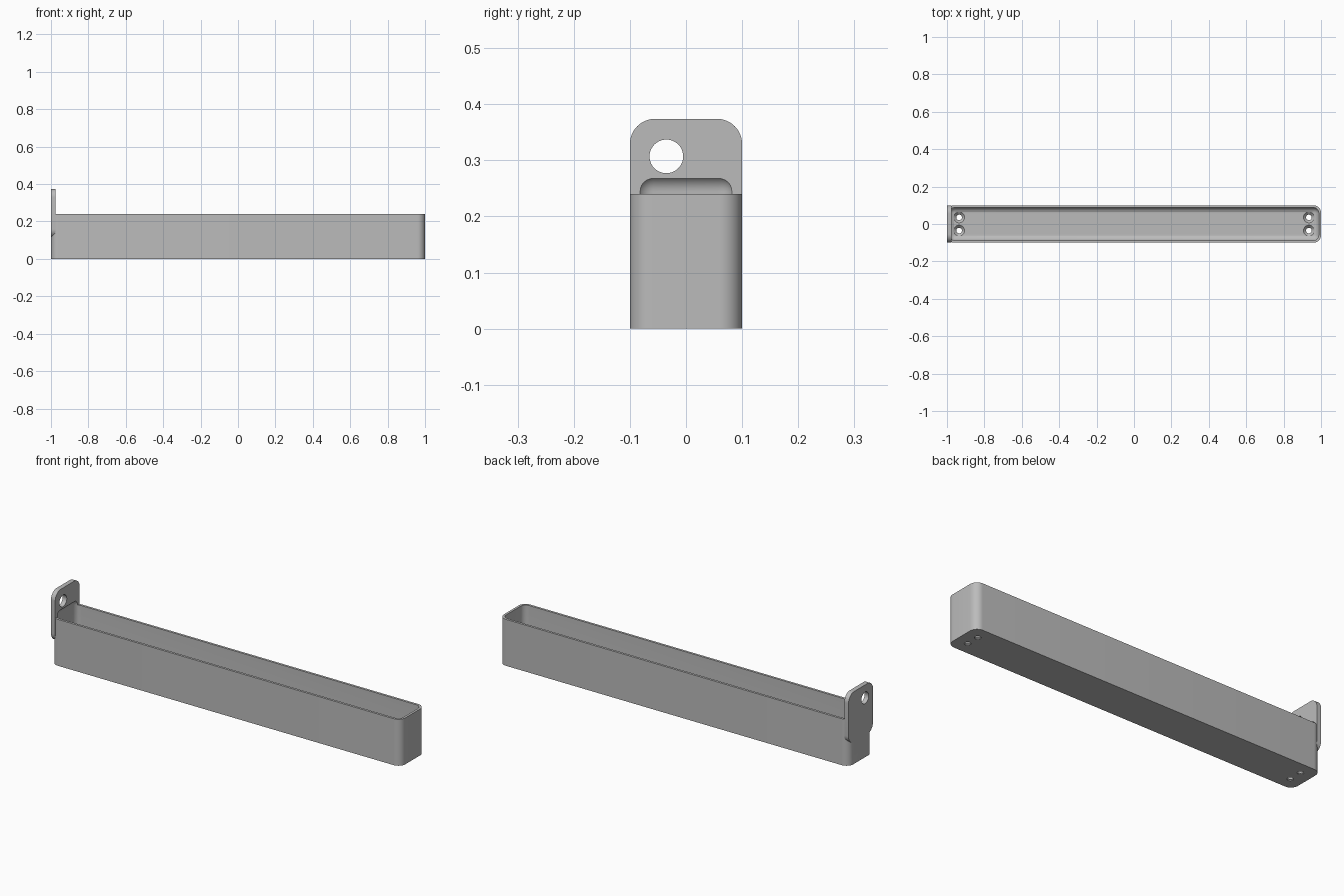
import bpy, bmesh
from math import radians
from mathutils import Matrix, Vector

cube = bpy.data.objects.get("Cube")
if cube:
    bpy.data.objects.remove(cube, do_unlink=True)

grey = bpy.data.materials.new("matte grey")
grey.use_nodes = True
colour = (0.5, 0.5, 0.5, 1)
grey.diffuse_color = colour
grey.node_tree.nodes["Principled BSDF"].inputs["Base Color"].default_value = colour


def add_object(name, bm, cutter=False):
    mesh = bpy.data.meshes.new(name)
    bm.normal_update()
    bm.to_mesh(mesh)
    bm.free()
    mesh.materials.append(grey)
    ob = bpy.data.objects.new(name, mesh)
    bpy.context.collection.objects.link(ob)
    if cutter:
        ob.hide_render = True
        ob.hide_viewport = False
    return ob


def rounded_box(name, low, high, radius, axis=None, segments=8, cutter=False):
    """Box with its edges along one axis rounded, or all of them."""
    bm = bmesh.new()
    bmesh.ops.create_cube(bm, size=1)
    low, high = Vector(low), Vector(high)
    bmesh.ops.scale(bm, vec=high - low, verts=bm.verts)
    bmesh.ops.translate(bm, vec=(low + high) / 2, verts=bm.verts)
    edges = [e for e in bm.edges if axis is None
             or abs((e.verts[0].co - e.verts[1].co)[axis]) > 1e-5]
    bmesh.ops.bevel(bm, geom=edges, offset=radius, segments=segments,
                    profile=0.5, affect='EDGES')
    return add_object(name, bm, cutter)


def cone_cutter(name, centre, r_low, r_high, depth, turn=Matrix()):
    bm = bmesh.new()
    bmesh.ops.create_cone(bm, cap_ends=True, segments=40, radius1=r_low,
                          radius2=r_high, depth=depth,
                          matrix=Matrix.Translation(centre) @ turn)
    return add_object(name, bm, True)


def combine(target, other, operation):
    mod = target.modifiers.new(operation.title(), 'BOOLEAN')
    mod.operation = operation
    mod.solver = 'EXACT'
    mod.object = other
    bpy.context.view_layer.objects.active = target
    bpy.ops.object.modifier_apply(modifier=mod.name)
    bpy.data.objects.remove(other, do_unlink=True)


# Long tray body with rounded upright corners
tray = rounded_box("tray", (-1, -0.1, 0), (1, 0.1, 0.24), 0.04, axis=2, segments=10)

# Hanging tab at the right end
tab = rounded_box("hanging_tab", (-1, -0.1, 0.113), (-0.976, 0.1, 0.374), 0.045,
                  axis=0, segments=12)
combine(tray, tab, 'UNION')

# Rounded hollow, which also bites a shallow recess into the tab
floor = 0.018
hollow = rounded_box("hollow_cutter", (-0.988, -0.088, floor), (0.988, 0.088, 0.274),
                     0.03, cutter=True)
combine(tray, hollow, 'DIFFERENCE')

# Countersunk screw holes in the floor
for x in (-0.935, 0.935):
    for y in (-0.035, 0.035):
        combine(tray, cone_cutter("screw_hole_cutter", (x, y, 0.01), 0.015, 0.015, 0.1),
                'DIFFERENCE')
        combine(tray, cone_cutter("countersink_cutter", (x, y, 0.013), 0.015, 0.033, 0.018),
                'DIFFERENCE')

# Hanging hole through the tab
combine(tray, cone_cutter("hanging_hole_cutter", (-0.99, -0.035, 0.307), 0.03, 0.03, 0.1,
                          Matrix.Rotation(radians(90), 4, 'Y')), 'DIFFERENCE')

# Smooth curves, sharp edges
bpy.ops.object.select_all(action='DESELECT')
tray.select_set(True)
bpy.context.view_layer.objects.active = tray
bpy.ops.object.shade_smooth_by_angle(angle=radians(30))
